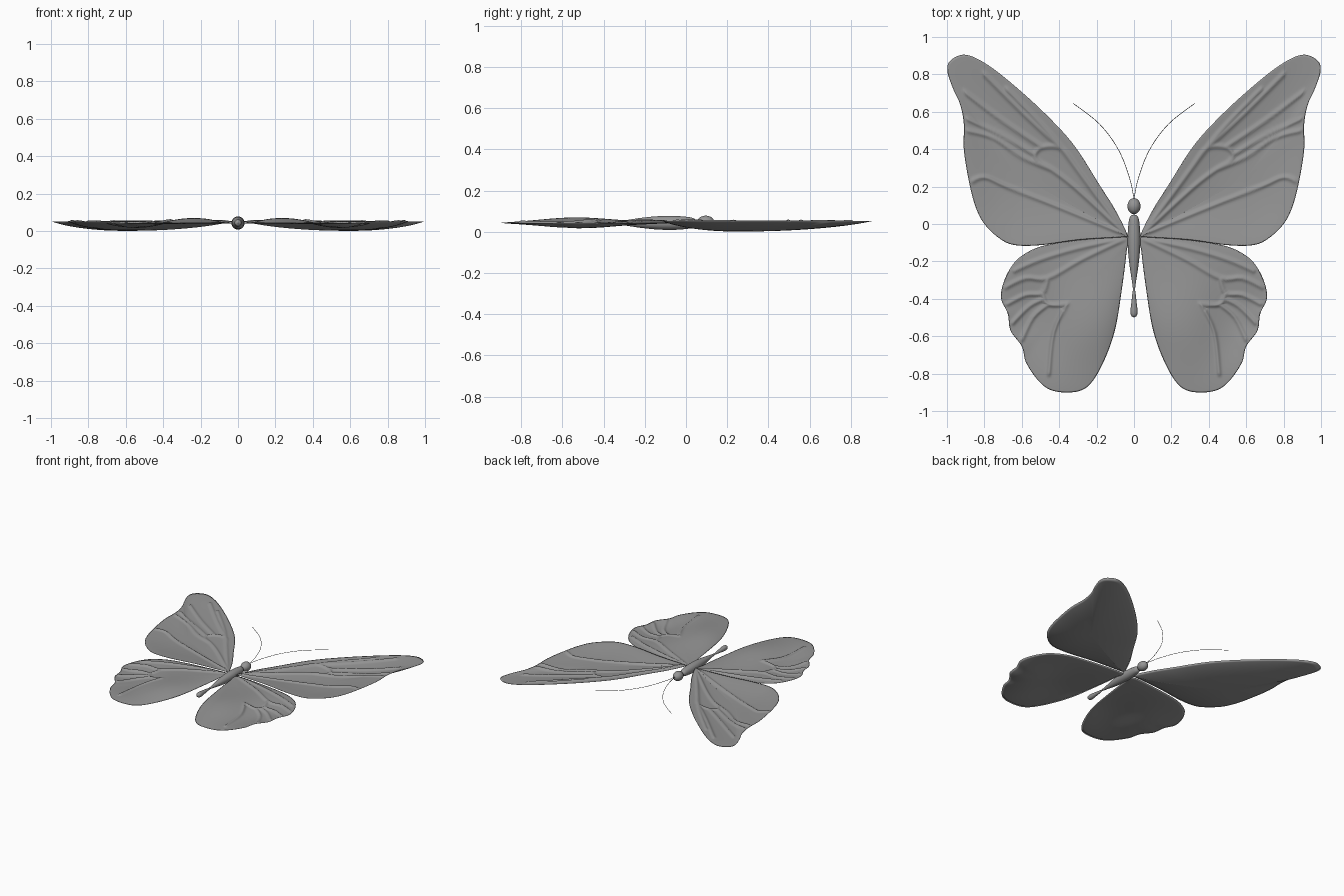
import bpy, bmesh, math
from mathutils import Vector

if "Cube" in bpy.data.objects:
    bpy.data.objects.remove(bpy.data.objects["Cube"])

# dark grey for every part
grey = bpy.data.materials.new("dark_grey")
grey.diffuse_color = (.3, .3, .3, 1)
grey.use_nodes = True
grey.node_tree.nodes["Principled BSDF"].inputs["Base Color"].default_value = grey.diffuse_color

def finish(name, bm, mirror=False):
    bmesh.ops.recalc_face_normals(bm, faces=bm.faces)
    me = bpy.data.meshes.new(name)
    bm.to_mesh(me)
    bm.free()
    me.materials.append(grey)
    for p in me.polygons:
        p.use_smooth = True
    ob = bpy.data.objects.new(name, me)
    bpy.context.collection.objects.link(ob)
    if mirror:
        m = ob.modifiers.new("mirror", 'MIRROR')
        m.use_mirror_merge = False
    return ob

def spline(pts, n, closed=True):
    """Catmull-Rom through 2D points"""
    out, k = [], len(pts)
    P = [Vector(p) for p in pts]
    get = (lambda i: P[i % k]) if closed else (lambda i: P[max(0, min(k - 1, i))])
    for i in range(k if closed else k - 1):
        a, b, c, d = get(i - 1), get(i), get(i + 1), get(i + 2)
        for j in range(n):
            t = j / n
            out.append(0.5 * (2 * b + (c - a) * t + (2 * a - 5 * b + 4 * c - d) * t * t
                              + (3 * b - a - 3 * c + d) * t ** 3))
    if not closed:
        out.append(P[-1])
    return out

def seg_dist2(p, a, b):
    d = b - a
    t = max(0, min(1, (p - a).dot(d) / d.length_squared))
    return (p - a - d * t).length_squared

def wing(name, outline, centre, veins, top, bottom, rim_z):
    rim = spline(outline, 16)
    c = Vector(centre)
    segs = []
    for v in veins:
        s = spline(v, 4, False)
        segs += list(zip(s, s[1:]))
    def ridge(p, t):
        d2 = min(seg_dist2(p, a, b) for a, b in segs)
        return 0.010 * math.exp(-d2 / 0.00013) * min(1, (1 - t) * 12)
    bm = bmesh.new()
    n = len(rim)
    rim_v = [bm.verts.new((p.x, p.y, rim_z)) for p in rim]
    # top and bottom skins share the rim
    for height, rings, veined in ((top, 40, True), (bottom, 14, False)):
        prev = rim_v
        for r in range(1, rings):
            t = 1 - (r / rings) ** 1.1
            ring = []
            for p in rim:
                q = c + (p - c) * t
                ring.append(bm.verts.new((q.x, q.y, rim_z + height(q, t) + (ridge(q, t) if veined else 0))))
            for i in range(n):
                j = (i + 1) % n
                bm.faces.new((prev[i], prev[j], ring[j], ring[i]))
            prev = ring
        mid = bm.verts.new((c.x, c.y, rim_z + height(c, 0)))
        for i in range(n):
            bm.faces.new((prev[i], prev[(i + 1) % n], mid))
    return finish(name, bm, True)

# forewings: shallow cupped blades with raised veins
fore = [(.035, -.06), (.10, .075), (.185, .21), (.32, .42), (.475, .59), (.66, .757), (.80, .862), (.905, .905),
        (.98, .875), (.998, .82), (.97, .73), (.93, .64), (.91, .535), (.91, .40), (.885, .24),
        (.85, .10), (.80, 0), (.715, -.08), (.635, -.113), (.50, -.113), (.29, -.085), (.06, -.07)]
fore_veins = [
    [(.05, -.05), (.2, .15), (.31, .30), (.39, .405), (.49, .41), (.53, .37), (.51, .33), (.44, .29), (.31, .19), (.05, -.05)],
    [(.39, .405), (.58, .58), (.80, .80)],
    [(.28, .26), (.45, .48), (.68, .72)],
    [(.49, .41), (.70, .55), (.90, .70)],
    [(.53, .37), (.70, .47), (.89, .56)],
    [(.44, .29), (.60, .36), (.75, .46), (.90, .50)],
    [(.05, -.055), (.40, .09), (.68, .20), (.80, .25), (.88, .22)],
]
wing("forewings", fore, (.60, .25), fore_veins,
     lambda q, t: -.032 * (1 - t ** 2.2) + .005 * (1 - t ** 10),
     lambda q, t: -.046 * (1 - t ** 2.2) - .005 * (1 - t ** 10), .052)

# hindwings: raised near the body, dipping outward
hind = [(.04, -.07), (.25, -.08), (.48, -.115), (.60, -.17), (.66, -.235), (.70, -.32), (.71, -.40),
        (.675, -.48), (.66, -.57), (.60, -.655), (.575, -.745), (.50, -.85), (.42, -.895), (.30, -.895),
        (.225, -.845), (.155, -.72), (.10, -.56), (.065, -.35), (.04, -.15)]
hind_veins = [
    [(.05, -.075), (.3, -.13), (.50, -.19), (.64, -.25)],
    [(.05, -.08), (.28, -.19), (.46, -.29), (.58, -.29), (.69, -.34)],
    [(.46, -.29), (.49, -.37), (.58, -.38), (.68, -.43)],
    [(.49, -.37), (.46, -.43), (.36, -.43)],
    [(.48, -.40), (.56, -.44), (.65, -.53)],
    [(.46, -.43), (.54, -.50), (.60, -.62)],
    [(.36, -.43), (.43, -.58), (.455, -.8)],
]
def sway(q, t):
    bump = math.exp(-((q.y + .55) / .25) ** 2)
    return .028 * math.tanh((.40 - q.x) / .12) * (1 - t ** 4) * bump
wing("hindwings", hind, (.38, -.45), hind_veins,
     lambda q, t: sway(q, t) + .004 * (1 - t ** 10),
     lambda q, t: sway(q, t) - .006 * (1 - t ** 10), .043)

# body: turned along y
def lathe(name, profile, z=.043, n=24):
    prof = spline(profile, 6, False)
    bm = bmesh.new()
    rows = [[bm.verts.new((max(r, .0004) * math.cos(2 * math.pi * k / n), y,
                           z + max(r, .0004) * math.sin(2 * math.pi * k / n)))
             for k in range(n)] for y, r in prof]
    for a, b in zip(rows, rows[1:]):
        for k in range(n):
            j = (k + 1) % n
            bm.faces.new((a[k], a[j], b[j], b[k]))
    bm.faces.new(rows[0])
    bm.faces.new(rows[-1])
    return finish(name, bm)

lathe("head", [(.139, 0), (.134, .016), (.118, .030), (.095, .035), (.072, .029), (.057, .015), (.052, 0)])
lathe("thorax", [(.05, 0), (.045, .016), (.02, .027), (-.06, .034), (-.14, .032), (-.22, .024),
                 (-.30, .012), (-.36, .004), (-.38, 0)])
lathe("abdomen_tip", [(-.33, 0), (-.36, .007), (-.42, .014), (-.465, .019), (-.49, .015), (-.50, 0)])

# antennae
for side, label in ((1, "right"), (-1, "left")):
    path = spline([(-.002, .125), (.025, .25), (.085, .40), (.185, .535), (.325, .645)], 8, False)
    cu = bpy.data.curves.new(label + "_antenna", 'CURVE')
    cu.dimensions = '3D'
    cu.bevel_depth = .0016
    cu.bevel_resolution = 2
    cu.use_fill_caps = True
    cu.materials.append(grey)
    s = cu.splines.new('POLY')
    s.points.add(len(path) - 1)
    for pt, p in zip(s.points, path):
        pt.co = (side * p.x, p.y, .05, 1)
    bpy.context.collection.objects.link(bpy.data.objects.new(label + "_antenna", cu))
